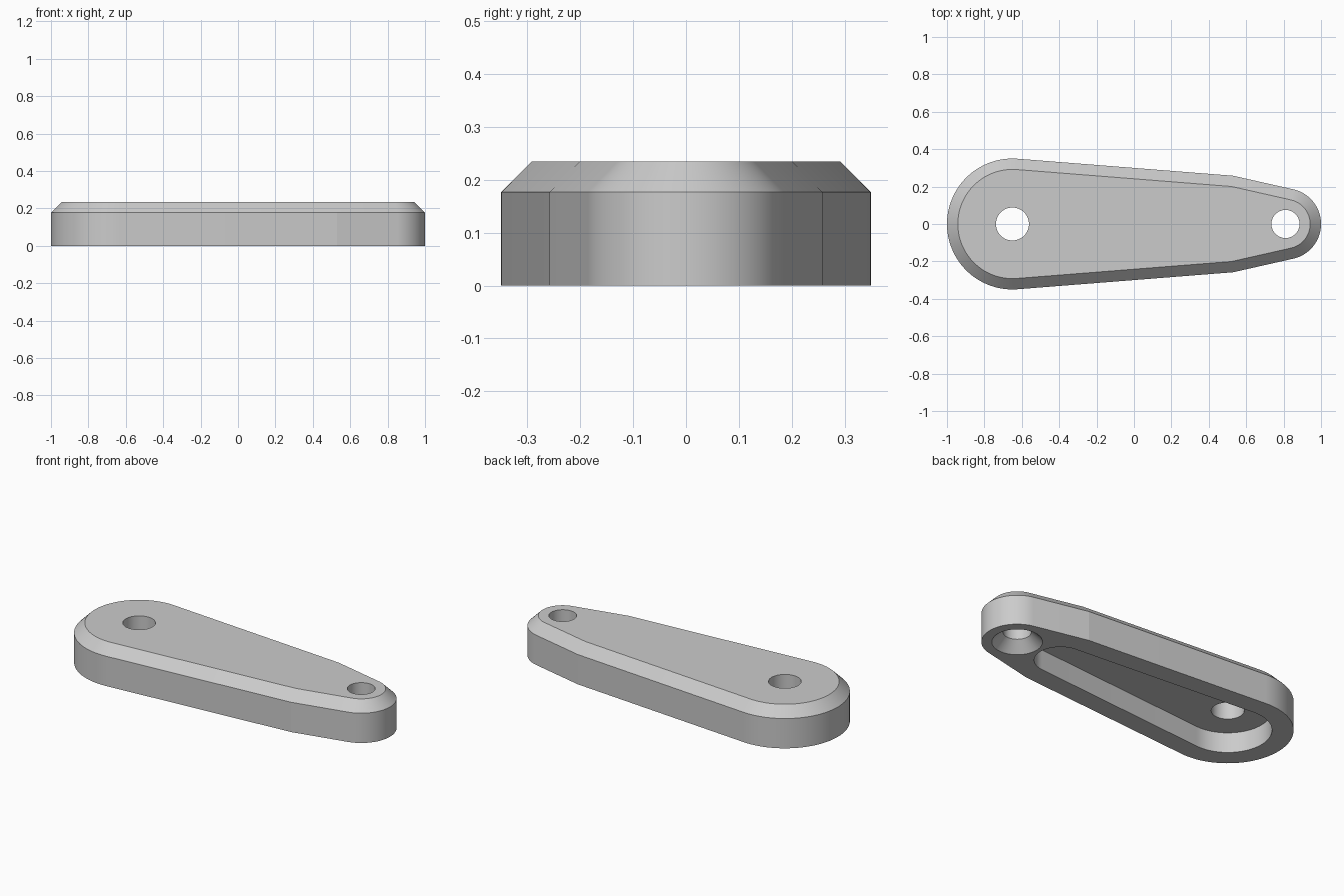
import bpy, bmesh
from math import atan2, acos, cos, sin, pi
from mathutils import Vector

cube = bpy.data.objects.get("Cube")
if cube:
    bpy.data.objects.remove(cube, do_unlink=True)

HEIGHT, CHAMFER = 0.235, 0.058
BIG, BIG_R = Vector((-0.65, 0)), 0.35
SMALL, SMALL_R = Vector((0.81, 0)), 0.19
CORNER = Vector((0.53, 0.258))

grey = bpy.data.materials.new("satin_grey")
grey.use_nodes = True
colour = (0.6, 0.6, 0.6, 1)
grey.diffuse_color = colour
grey.node_tree.nodes["Principled BSDF"].inputs["Base Color"].default_value = colour


def arc(centre, radius, start, end, steps=48):
    return [centre + radius * Vector((cos(a), sin(a)))
            for a in (start + (end - start) * i / steps for i in range(steps + 1))]


def tangent_angle(point, centre, radius, side):
    d = point - centre
    return atan2(d.y, d.x) + side * acos(radius / d.length)


# Angles of the two straight upper edges
big_angle = tangent_angle(CORNER, BIG, BIG_R, 1)
small_angle = tangent_angle(CORNER, SMALL, SMALL_R, -1)


def arm_outline(inset):
    n1 = Vector((cos(big_angle), sin(big_angle)))
    n2 = Vector((cos(small_angle), sin(small_angle)))
    c = CORNER - inset * (n1 + n2) / (1 + n1.dot(n2))
    return (arc(SMALL, SMALL_R - inset, -small_angle, small_angle) + [c]
            + arc(BIG, BIG_R - inset, big_angle, 2 * pi - big_angle)
            + [Vector((c.x, -c.y))])


def pocket_outline(r1=0.235, r2=0.14, end=Vector((0.51, 0))):
    a = acos((r1 - r2) / (end - BIG).length)
    return arc(end, r2, -a, a) + arc(BIG, r1, a, 2 * pi - a)


def loft(name, layers):
    """Solid skinned through (outline, z) layers of equal point count."""
    bm = bmesh.new()
    rings = [[bm.verts.new((p.x, p.y, z)) for p in pts] for pts, z in layers]
    bm.faces.new(rings[0][::-1])
    bm.faces.new(rings[-1])
    for low, high in zip(rings, rings[1:]):
        for i in range(len(low)):
            j = (i + 1) % len(low)
            bm.faces.new((low[i], low[j], high[j], high[i]))
    mesh = bpy.data.meshes.new(name)
    bmesh.ops.recalc_face_normals(bm, faces=bm.faces)
    bm.to_mesh(mesh)
    bm.free()
    mesh.materials.append(grey)
    obj = bpy.data.objects.new(name, mesh)
    bpy.context.collection.objects.link(obj)
    return obj


def circle(centre, radius):
    return arc(centre, radius, 0, 2 * pi, 64)[:-1]


# Tapered arm with chamfered top
arm = loft("lever_arm", [(arm_outline(0), 0), (arm_outline(0), HEIGHT - CHAMFER),
                         (arm_outline(CHAMFER), HEIGHT)])

# Underside pocket, large hole and countersunk small hole
cutters = [
    loft("pocket_cutter", [(pocket_outline(), -0.1), (pocket_outline(), 0.12)]),
    loft("large_hole_cutter", [(circle(BIG, 0.088), -0.2), (circle(BIG, 0.088), 0.4)]),
    loft("small_hole_cutter", [(circle(SMALL, 0.145), -0.01), (circle(SMALL, 0.075), 0.06),
                               (circle(SMALL, 0.075), 0.4)]),
]
bpy.ops.object.select_all(action='DESELECT')
bpy.context.view_layer.objects.active = arm
arm.select_set(True)
for cutter in cutters:
    cutter.hide_render = True
    mod = arm.modifiers.new(cutter.name, 'BOOLEAN')
    mod.operation, mod.solver, mod.object = 'DIFFERENCE', 'EXACT', cutter
    bpy.ops.object.modifier_apply(modifier=mod.name)
    bpy.data.objects.remove(cutter, do_unlink=True)

bpy.ops.object.shade_smooth_by_angle(angle=0.13)
